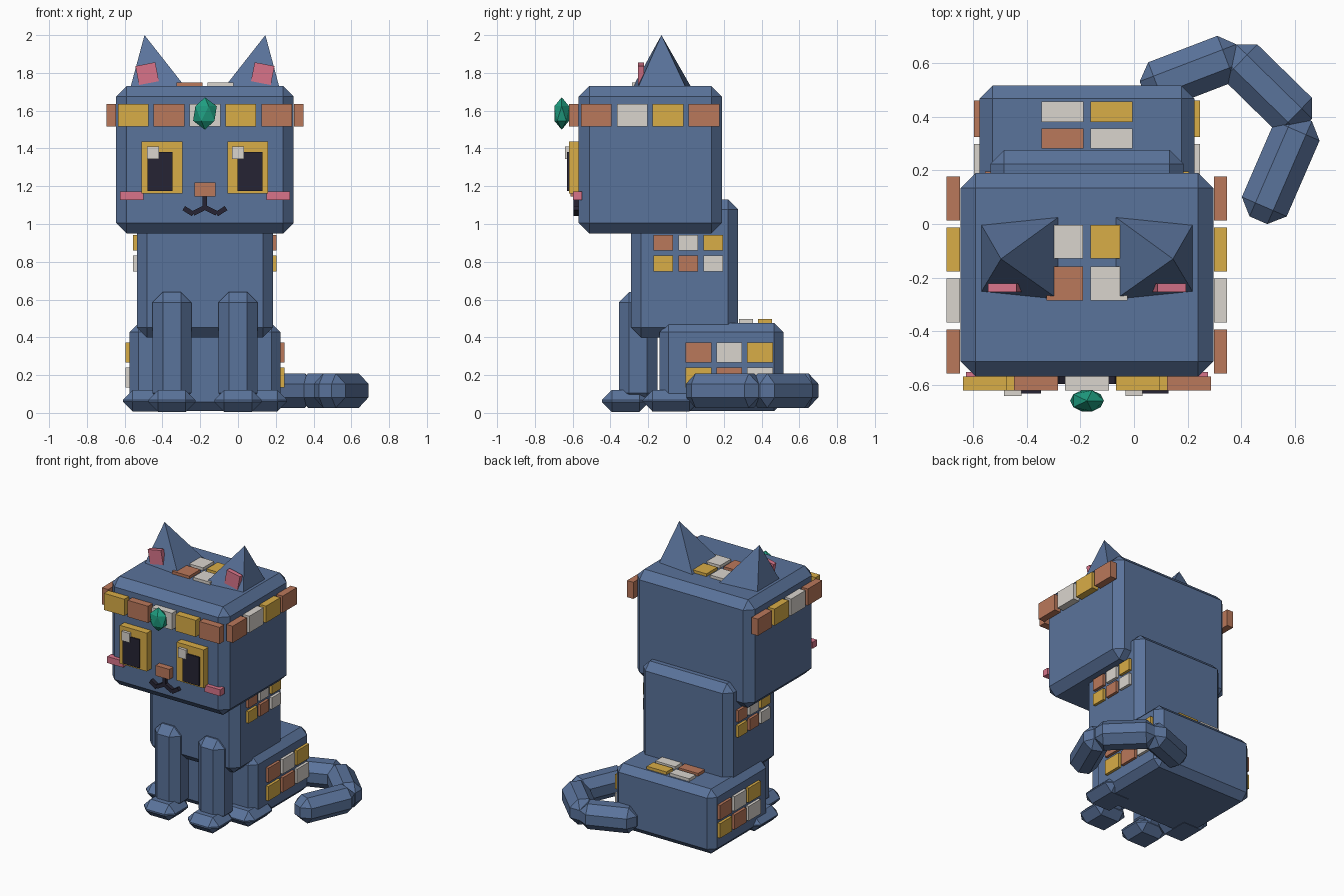
import bpy, bmesh, math
from mathutils import Matrix, Vector

if "Cube" in bpy.data.objects:
    bpy.data.objects.remove(bpy.data.objects["Cube"])


def lin(c):
    return c / 12.92 if c <= 0.04045 else ((c + 0.055) / 1.055) ** 2.4


def material(name, hexcol):
    m = bpy.data.materials.new(name)
    rgb = [lin(int(hexcol[i:i + 2], 16) / 255) for i in (0, 2, 4)]
    m.diffuse_color = (*rgb, 1)
    m.use_nodes = True
    m.node_tree.nodes["Principled BSDF"].inputs["Base Color"].default_value = m.diffuse_color
    return m


BLUE = material("slate blue", "5A739B")
GOLD = material("gold", "D9AD47")
RUST = material("rust", "BA785B")
WHITE = material("off white", "DAD5CE")
PINK = material("pink", "D8748A")
GREEN = material("gem green", "1F9D80")
DARK = material("dark", "262433")

CX = -0.175  # symmetry plane of the body


def finish(name, bm, mat):
    bmesh.ops.recalc_face_normals(bm, faces=bm.faces[:])
    me = bpy.data.meshes.new(name)
    bm.to_mesh(me)
    bm.free()
    me.materials.append(mat)
    ob = bpy.data.objects.new(name, me)
    bpy.context.collection.objects.link(ob)
    return ob


def block(name, center, size, mat, bevel=0, rot=None):
    """Box with optional one-step chamfer and rotation."""
    bm = bmesh.new()
    bmesh.ops.create_cube(bm, size=1, matrix=Matrix.Diagonal((*size, 1)))
    if bevel:
        bmesh.ops.bevel(bm, geom=bm.edges[:], offset=bevel, segments=1,
                        affect='EDGES', profile=0.5)
    bm.transform(Matrix.Translation(center) @ (rot or Matrix()))
    return finish(name, bm, mat)


def span(name, x, y, z, mat, bevel=0):
    """Box given by its min/max on each axis."""
    c = [(a + b) / 2 for a, b in (x, y, z)]
    return block(name, c, [b - a for a, b in (x, y, z)], mat, bevel)


# Body masses
span("head", (-.645, .295), (-.568, .19), (.95, 1.73), BLUE, .056)
span("torso", (-.535, .185), (-.29, .275), (.40, 1.13), BLUE, .052)
span("hips", (-.575, .225), (-.14, .515), (.01, .475), BLUE, .048)

for s, side in ((-1, "left"), (1, "right")):
    # Legs and paws
    x = CX + s * .175
    span(side + "_front_leg", (x - .103, x + .103), (-.356, -.152), (.05, .64), BLUE, .055)
    span(side + "_front_paw", (x - .125, x + .125), (-.445, -.195), (.005, .12), BLUE, .052)
    x = CX + s * .31
    span(side + "_back_paw", (x - .125, x + .125), (-.23, .07), (.008, .12), BLUE, .052)

    # Outward leaning ear: four-sided pyramid
    bm = bmesh.new()
    base = [bm.verts.new((CX + s * dx, y, 1.72)) for dx, y in
            ((.395, -.255), (.395, 0), (.10, .03), (.10, -.285))]
    tip = bm.verts.new((CX + s * .32, -.13, 2.0))
    bm.faces.new(base)
    for i in range(4):
        bm.faces.new((base[i], base[(i + 1) % 4], tip))
    finish(side + "_ear", bm, BLUE)
    block(side + "_inner_ear", (CX + s * .306, -.238, 1.796), (.107, .032, .102), PINK,
          rot=Matrix.Rotation(s * math.radians(11), 4, 'Y'))

    # Eye: gold plate, pupil, highlight; cheek
    x = CX + s * .227
    span(side + "_eye", (x - .108, x + .108), (-.62, -.56), (1.162, 1.438), GOLD)
    x = CX + s * .238
    span(side + "_pupil", (x - .066, x + .066), (-.63, -.60), (1.174, 1.38), DARK)
    x = -.451 if s < 0 else 0
    span(side + "_eye_highlight", (x - .032, x + .032), (-.64, -.61), (1.343, 1.41), WHITE)
    x = CX + s * .388
    span(side + "_cheek", (x - .063, x + .063), (-.597, -.55), (1.126, 1.173), PINK)

    # Mouth curl: two short bars
    for a, b in (((0, 1.088), (.062, 1.056)), ((.062, 1.052), (.112, 1.084))):
        dx, dz = s * (b[0] - a[0]), b[1] - a[1]
        block(side + "_mouth_bar", (CX + s * (a[0] + b[0]) / 2, -.577, (a[1] + b[1]) / 2),
              (math.hypot(dx, dz), .036, .026), DARK,
              rot=Matrix.Rotation(-math.atan2(dz, dx), 4, 'Y'))

span("nose", (-.23, -.12), (-.612, -.55), (1.146, 1.22), RUST)
span("mouth_stem", (-.187, -.163), (-.595, -.56), (1.075, 1.15), DARK)

# Headband tiles: front row, then both sides
for i, m in enumerate((GOLD, RUST, WHITE, GOLD, RUST)):
    block("front_band_tile", (CX + (i - 2) * .19, -.594, 1.575), (.163, .052, .12), m)
for i, m in enumerate((RUST, WHITE, GOLD, RUST)):
    for s in (-1, 1):
        block("side_band_tile", (CX + s * .497, -.475 + i * .19, 1.575), (.05, .163, .12), m)

# Forehead gem
bm = bmesh.new()
bmesh.ops.create_icosphere(bm, subdivisions=1, radius=1,
                           matrix=Matrix.Translation((CX, -.658, 1.585))
                           @ Matrix.Diagonal((.07, .046, .086, 1)))
finish("gem", bm, GREEN)

# Flat tiles on the crown and on the hips
TOP = ((RUST, WHITE), (WHITE, GOLD))
for j in range(2):
    for i in range(2):
        block("crown_tile", (CX + (i - .5) * .165, -.222 + j * .156, 1.735),
              (.137, .126, .03), TOP[j][i])
        block("hip_top_tile", (CX + (i - .5) * .182, .318 + j * .1, .483),
              (.157, .075, .026), TOP[j][i])

# Side tiles on torso and hips; the left side runs back to front
ROWS = ((RUST, WHITE, GOLD), (GOLD, RUST, WHITE))
for s in (-1, 1):
    for r, row in enumerate(ROWS):
        for i in range(3):
            m = row[i if s > 0 else 2 - i]
            block("torso_tile", (CX + s * .367, -.12 + i * .132, .901 - r * .11),
                  (.026, .102, .084), m)
            block("hip_tile", (CX + s * .407, .066 + i * .163, .32 - r * .132),
                  (.026, .137, .105), m)

# Tail: three chamfered segments curling forward
TAIL = (((.034, .497), (.394, .635)), ((.356, .642), (.638, .366)), ((.629, .397), (.463, .014)))
for i, (a, b) in enumerate(TAIL):
    a, b = Vector((*a, .118)), Vector((*b, .118))
    d = b - a
    block("tail_segment", (a + b) / 2, (d.length, .182, .182), BLUE, .055,
          Matrix.Rotation(math.atan2(d.y, d.x), 4, 'Z'))
